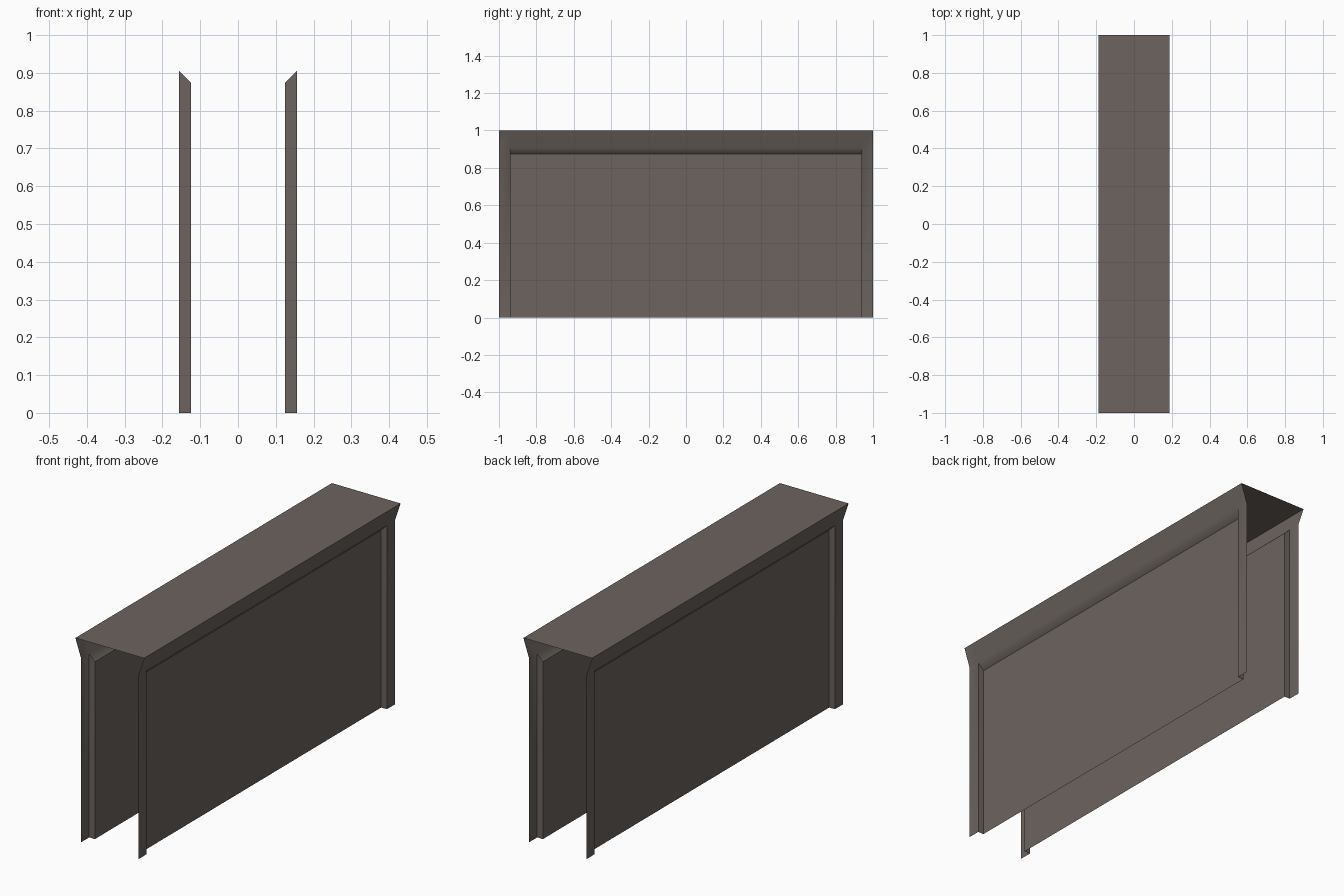
import bpy, bmesh, math

if "Cube" in bpy.data.objects:
    bpy.data.objects.remove(bpy.data.objects["Cube"])

U = 1 / 32                      # the model sits on a 1/32 grid
END, JAMB = 1.0, 30 * U         # half length, half width of recess
FACE, PANEL, LIP = 5 * U, 4 * U, 6 * U
BEND, HEAD = 29 * U, 28 * U     # outer and inner height of recess top

mat = bpy.data.materials.new("warm grey stone")
mat.diffuse_color = (0.150, 0.126, 0.112, 1)
mat.use_nodes = True
mat.node_tree.nodes["Principled BSDF"].inputs["Base Color"].default_value = mat.diffuse_color


def shell(name, quads):
    """Open sheet object made of corner-point quads."""
    bm = bmesh.new()
    for q in quads:
        bm.faces.new([bm.verts.new(p) for p in q])
    bmesh.ops.remove_doubles(bm, verts=bm.verts, dist=1e-5)
    me = bpy.data.meshes.new(name)
    bm.to_mesh(me)
    bm.free()
    me.materials.append(mat)
    ob = bpy.data.objects.new(name, me)
    bpy.context.collection.objects.link(ob)
    return ob


def strip(y0, y1, lower, upper):
    """Quad facing +x between two (x, z) profile points."""
    (xa, za), (xb, zb) = lower, upper
    return [(xa, y0, za), (xa, y1, za), (xb, y1, zb), (xb, y0, zb)]


quads = []
# end posts and flared cornice
spans = [(-END, -JAMB), (-JAMB, JAMB), (JAMB, END)]
for y0, y1 in (spans[0], spans[2]):
    quads.append(strip(y0, y1, (FACE, 0), (FACE, BEND)))
for y0, y1 in spans:
    quads.append(strip(y0, y1, (FACE, BEND), (LIP, 1)))
# recessed panel with sloped head
quads.append(strip(-JAMB, JAMB, (PANEL, 0), (PANEL, HEAD)))
quads.append(strip(-JAMB, JAMB, (PANEL, HEAD), (FACE, BEND)))
# recess jambs, each facing into the recess
for s in (-1, 1):
    jamb = [(PANEL, s * JAMB, 0), (FACE, s * JAMB, 0),
            (FACE, s * JAMB, BEND), (PANEL, s * JAMB, HEAD)]
    quads.append(jamb if s > 0 else jamb[::-1])

# both side walls
walls = shell("side_walls", quads)
bpy.context.view_layer.objects.active = walls
walls.select_set(True)
bpy.ops.object.shade_smooth_by_angle(angle=math.radians(30))
mirror = walls.modifiers.new("mirror", 'MIRROR')
mirror.use_axis = (True, False, False)
mirror.use_mirror_merge = False

# flat top; ends and underside stay open
shell("top_slab", [[(-LIP, -END, 1), (LIP, -END, 1), (LIP, END, 1), (-LIP, END, 1)]])
